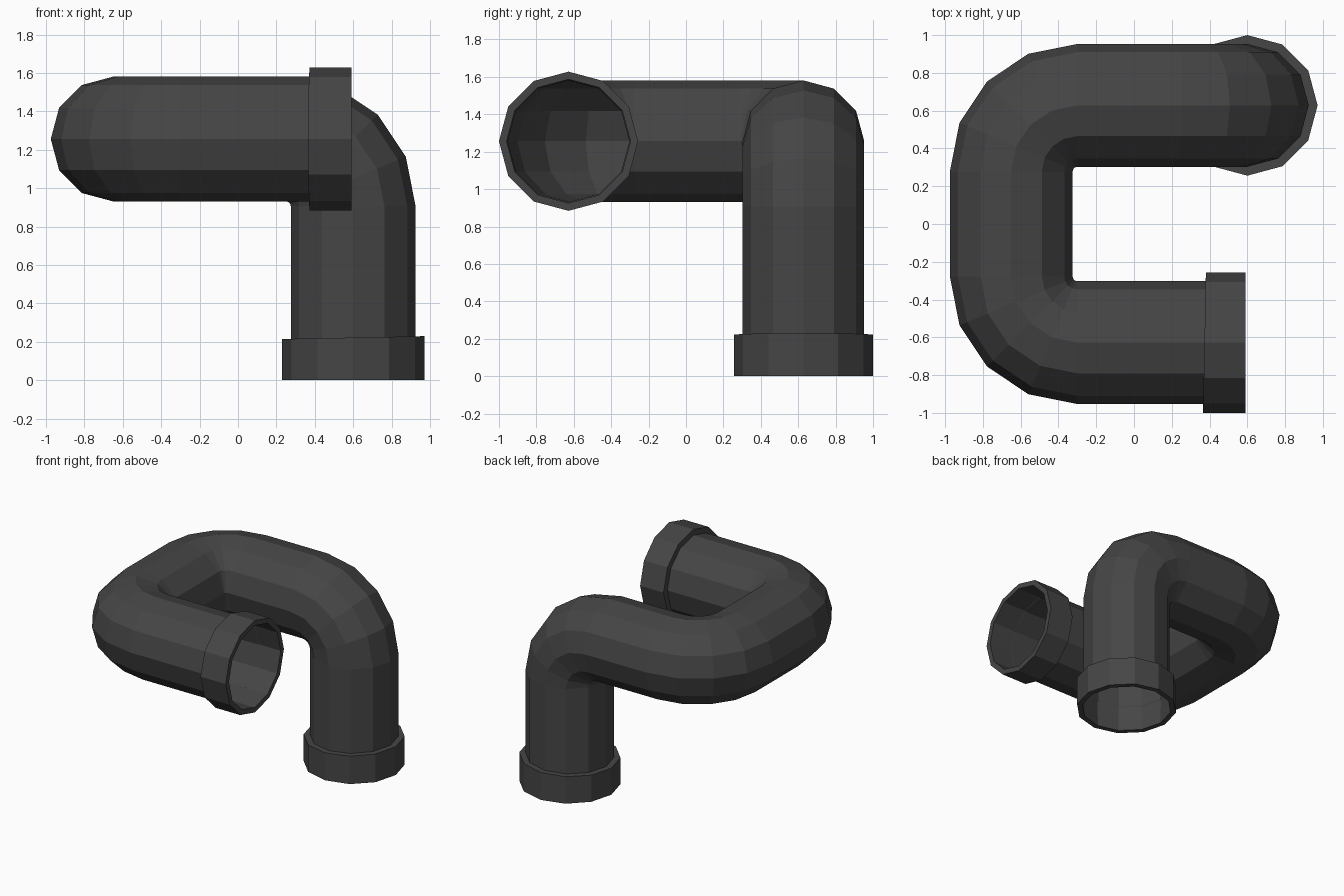
import bpy, bmesh, math
from mathutils import Vector

if "Cube" in bpy.data.objects:
    bpy.data.objects.remove(bpy.data.objects["Cube"])

SIDES = 12
PIPE_R, COLLAR_R, BEND_R = 0.325, 0.372, 0.35
Y, Z = 0.628, 1.256

dark = bpy.data.materials.new("dark_grey")
dark.diffuse_color = (0.06, 0.06, 0.06, 1)
dark.use_nodes = True
dark.node_tree.nodes["Principled BSDF"].inputs["Base Color"].default_value = dark.diffuse_color


def loft(name, rings, closed=False):
    """Bridge successive rings of points into a flat shaded skin."""
    bm = bmesh.new()
    loops = [[bm.verts.new(p) for p in ring] for ring in rings]
    pairs = list(zip(loops, loops[1:]))
    if closed:
        pairs.append((loops[-1], loops[0]))
    for a, b in pairs:
        for i in range(SIDES):
            j = (i + 1) % SIDES
            bm.faces.new((a[i], a[j], b[j], b[i]))
    bmesh.ops.recalc_face_normals(bm, faces=bm.faces)
    mesh = bpy.data.meshes.new(name)
    bm.to_mesh(mesh)
    bm.free()
    mesh.materials.append(dark)
    obj = bpy.data.objects.new(name, mesh)
    bpy.context.collection.objects.link(obj)
    return obj


def ring(center, u, v, r):
    return [center + r * (math.cos(a) * u + math.sin(a) * v)
            for a in (2 * math.pi * i / SIDES for i in range(SIDES))]


# Pipe: corners joined by four-segment bends
corners = [Vector(p) for p in ((0.6, Y, 0.205), (0.6, Y, Z), (-0.65, Y, Z),
                               (-0.65, -Y, Z), (0.39, -Y, Z))]
path = [(corners[0], Vector((0, 0, 1)))]
for a, b, c in zip(corners, corners[1:], corners[2:]):
    d0, d1 = (b - a).normalized(), (c - b).normalized()
    mid = b + BEND_R * (d1 - d0)
    for k in range(5):
        t = k * math.pi / 8
        path.append((mid + BEND_R * (math.sin(t) * d0 - math.cos(t) * d1),
                     math.cos(t) * d0 + math.sin(t) * d1))
path.append((corners[-1], Vector((1, 0, 0))))

rings, u, last = [], Vector((1, 0, 0)), path[0][1]
for p, d in path:
    u = last.rotation_difference(d) @ u
    rings.append(ring(p, u, d.cross(u), PIPE_R))
    last = d
loft("pipe", rings)


# Collars: hollow sockets with a slightly tilted shoulder
def collar(name, mouth, inward, u, v, depth, tilt):
    profile = ((PIPE_R, depth), (COLLAR_R, depth), (COLLAR_R, 0),
               (PIPE_R + 0.006, 0), (PIPE_R + 0.008, depth - 0.02))
    out = []
    for r, h in profile:
        pts = ring(mouth + inward * h, u, v, r)
        if h > 0:
            pts = [p + inward * tilt * (p - mouth).dot(u) for p in pts]
        out.append(pts)
    loft(name, out, closed=True)


X_AX, Y_AX, Z_AX = Vector((1, 0, 0)), Vector((0, 1, 0)), Vector((0, 0, 1))
collar("bottom_collar", Vector((0.6, Y, 0)), Z_AX, X_AX, Y_AX, 0.222, 0.02)
collar("side_collar", Vector((0.59, -Y, Z)), -X_AX, Y_AX, Z_AX, 0.217, -0.02)
